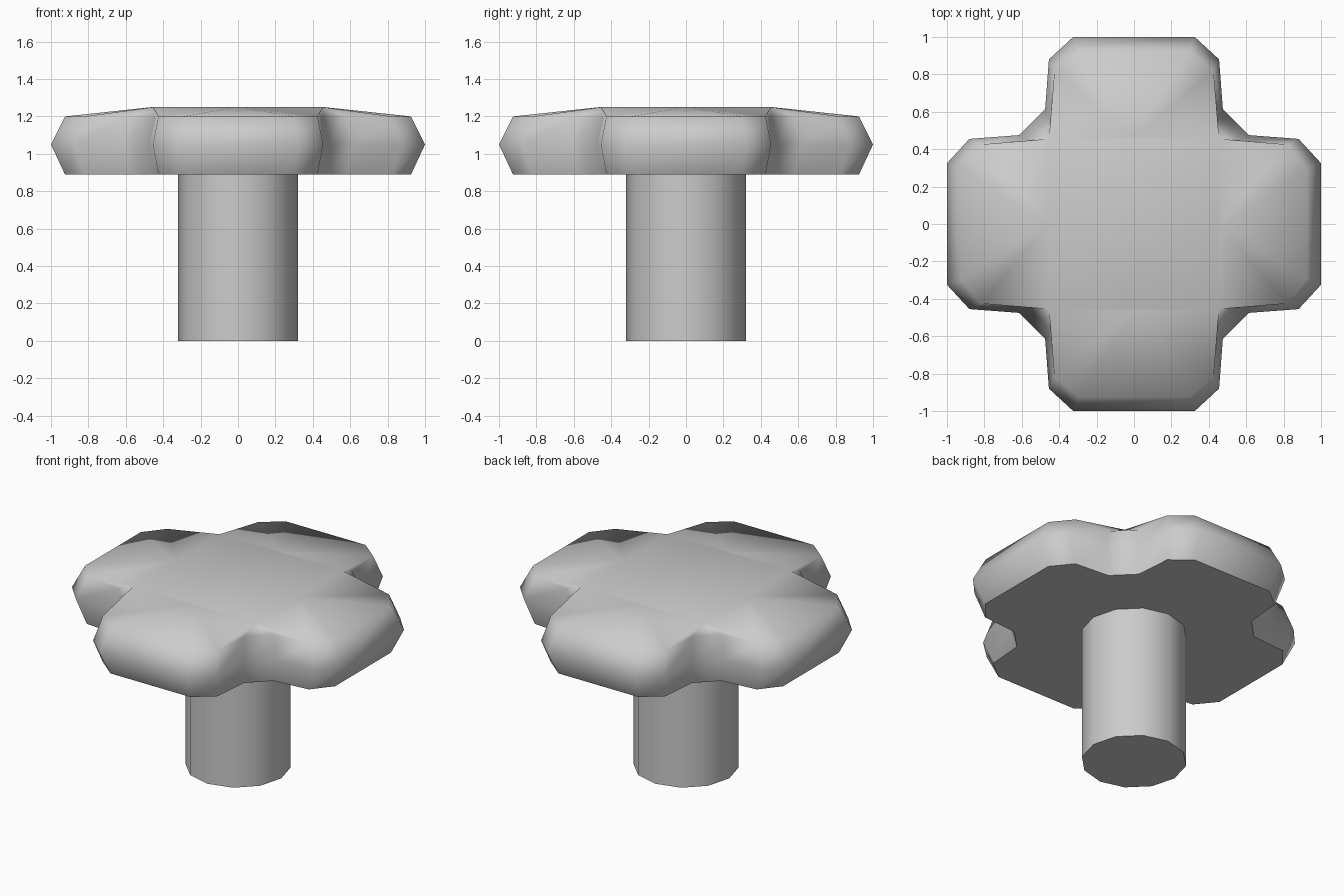
import bpy, bmesh, math
from mathutils import Matrix

cube = bpy.data.objects.get("Cube")
if cube:
    bpy.data.objects.remove(cube, do_unlink=True)

grey = bpy.data.materials.new("plain_grey")
grey.use_nodes = True
colour = (0.6, 0.6, 0.6, 1)
grey.diffuse_color = colour
grey.node_tree.nodes["Principled BSDF"].inputs["Base Color"].default_value = colour


def finish(bm, name):
    bmesh.ops.recalc_face_normals(bm, faces=bm.faces)
    for f in bm.faces:
        f.smooth = True
    # keep a hard edge around the flat undersides and ends
    for f in bm.faces:
        if abs(f.normal.z) > 0.999:
            for e in f.edges:
                if e.calc_face_angle(0) > math.radians(50):
                    e.smooth = False
    mesh = bpy.data.meshes.new(name)
    bm.to_mesh(mesh)
    bm.free()
    mesh.materials.append(grey)
    obj = bpy.data.objects.new(name, mesh)
    bpy.context.collection.objects.link(obj)


def quarter_turns(points):
    for q in range(4):
        c, s = ((1, 0), (0, 1), (-1, 0), (0, -1))[q]
        for x, y in points:
            yield x * c - y * s, x * s + y * c


def ring(bm, half, z):
    # mirror half a quadrant about its diagonal, then repeat four times
    quadrant = half + [(y, x) for x, y in reversed(half)]
    return [bm.verts.new((x, y, z)) for x, y in quarter_turns(quadrant)]


# Cross-shaped handle with a swollen rim and a raised square centre
bm = bmesh.new()
narrow = [(0.925, 0.295), (0.82, 0.425), (0.575, 0.445)]
wide = [(1.0, 0.325), (0.88, 0.455), (0.615, 0.475)]
low, middle, high = ring(bm, narrow, 0.89), ring(bm, wide, 1.05), ring(bm, narrow, 1.2)
n = len(low)
for a, b in ((low, middle), (middle, high)):
    for i in range(n):
        j = (i + 1) % n
        bm.faces.new((a[i], a[j], b[j], b[i]))
bm.faces.new(reversed(low))

centre = [bm.verts.new((x, y, 1.25)) for x, y in quarter_turns([(0.46, 0), (0.455, 0.455)])]
bm.faces.new(centre)
for q in range(4):
    mid, corner, next_mid = centre[2 * q], centre[2 * q + 1], centre[(2 * q + 2) % 8]
    p = high[6 * q:6 * q + 6]
    bm.faces.new((high[6 * q - 1], p[0], mid))
    bm.faces.new((mid, p[0], p[1]))
    bm.faces.new((mid, p[1], corner))
    bm.faces.new((corner, p[1], p[2]))
    bm.faces.new((corner, p[2], p[3]))
    bm.faces.new((corner, p[3], p[4]))
    bm.faces.new((corner, p[4], next_mid))
    bm.faces.new((next_mid, p[4], p[5]))
finish(bm, "handle")

# Round stem
bm = bmesh.new()
bmesh.ops.create_cone(bm, cap_ends=True, segments=12, radius1=0.32, radius2=0.32,
                      depth=0.92, matrix=Matrix.Translation((0, 0, 0.46)))
finish(bm, "stem")
